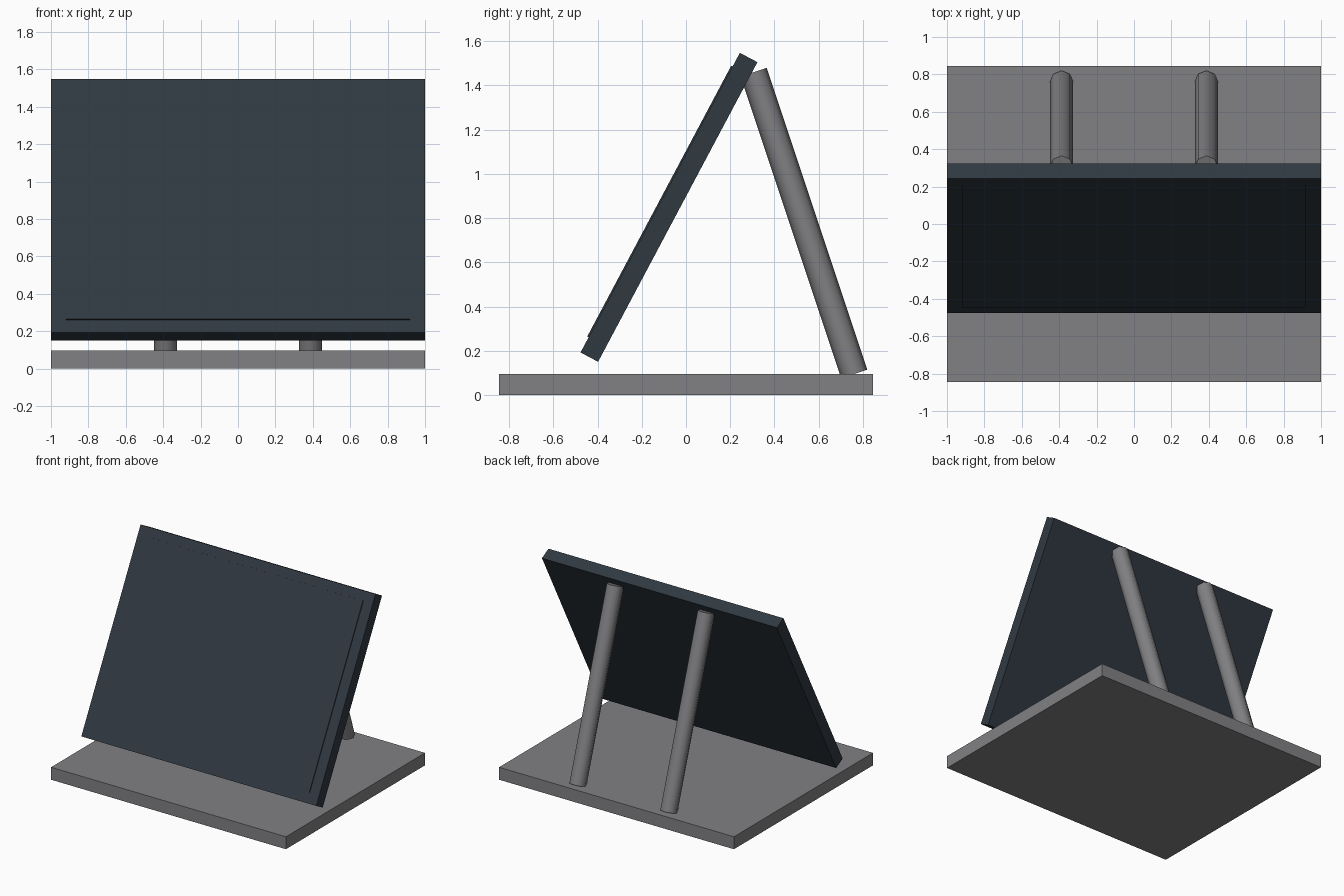
import bpy
import math
from mathutils import Vector, Matrix

cube = bpy.data.objects.get("Cube")
if cube:
    bpy.data.objects.remove(cube, do_unlink=True)


def material(name, color):
    mat = bpy.data.materials.new(name)
    mat.use_nodes = True
    mat.diffuse_color = (*color, 1)
    mat.node_tree.nodes["Principled BSDF"].inputs["Base Color"].default_value = (*color, 1)
    return mat


def box(name, size, matrix, mat):
    bpy.ops.mesh.primitive_cube_add(size=1)
    obj = bpy.context.object
    obj.name = name
    obj.data.transform(Matrix.Diagonal((*size, 1)))
    obj.matrix_world = matrix
    obj.data.materials.append(mat)
    return obj


def strut(name, start, end, radius, mat):
    axis = end - start
    bpy.ops.mesh.primitive_cylinder_add(vertices=8, radius=radius, depth=axis.length)
    obj = bpy.context.object
    obj.name = name
    tilt = axis.to_track_quat("Z", "Y").to_matrix().to_4x4()
    obj.matrix_world = Matrix.Translation((start + end) / 2) @ tilt
    obj.data.materials.append(mat)
    bpy.ops.object.shade_smooth_by_angle(angle=math.radians(50))
    return obj


grey = material("grey metal", (0.22, 0.22, 0.23))
slate = material("dark slate", (0.03, 0.041, 0.053))

# Flat base plate
base_height = 0.096
box("base_plate", (2, 1.69, base_height), Matrix.Translation((0, 0, base_height / 2)), grey)

# Leaning panel with a slightly raised screen on its front
lean = Matrix.Translation((-0.0, -0.077, 0.849)) @ Matrix.Rotation(math.radians(-28), 4, "X")
thickness = 0.09
box("panel", (2, thickness, 1.535), lean, slate)
screen_offset = Matrix.Translation((0, -thickness / 2, 0.004))
box("screen", (1.84, 0.014, 1.387), lean @ screen_offset, slate)

# Two round struts propping the panel from behind
for side, x in (("left", 0.387), ("right", -0.387)):
    strut(side + "_strut", Vector((x, 0.761, 0.095)), Vector((x, 0.306, 1.46)), 0.062, grey)
